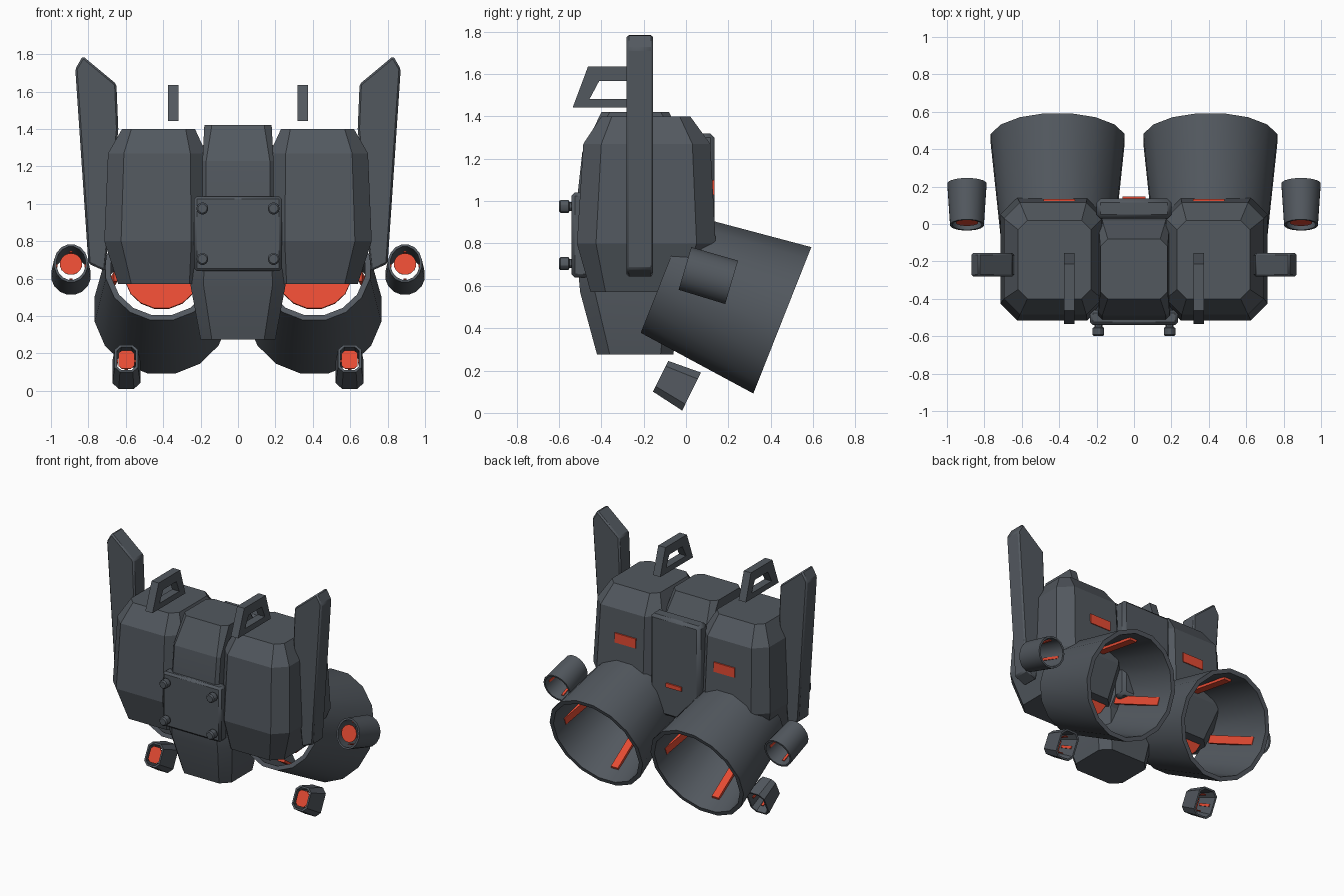
import bpy, bmesh, math
from mathutils import Matrix, Vector

if "Cube" in bpy.data.objects:
    bpy.data.objects.remove(bpy.data.objects["Cube"])


def material(name, rgb):
    m = bpy.data.materials.new(name)
    m.diffuse_color = (*rgb, 1)
    m.use_nodes = True
    m.node_tree.nodes["Principled BSDF"].inputs["Base Color"].default_value = m.diffuse_color
    return m


GREY = material("dark_grey", (0.085, 0.098, 0.114))
RED = material("glow_red", (0.79, 0.07, 0.033))


def finish(name, bm, mat, mirror=False, bevel=0, angle=30):
    bmesh.ops.recalc_face_normals(bm, faces=bm.faces)
    me = bpy.data.meshes.new(name)
    bm.to_mesh(me)
    bm.free()
    me.materials.append(mat)
    me.shade_smooth()
    me.set_sharp_from_angle(angle=math.radians(angle))
    ob = bpy.data.objects.new(name, me)
    bpy.context.collection.objects.link(ob)
    if bevel:
        b = ob.modifiers.new("bevel", 'BEVEL')
        b.width, b.segments, b.limit_method = bevel, 1, 'ANGLE'
    if mirror:
        ob.modifiers.new("mirror", 'MIRROR')
    return ob


def loft(rings, matrix=None, closed=False):
    """Skin a list of rings; cap the ends unless the loft loops back on itself."""
    bm = bmesh.new()
    vs = [[bm.verts.new(p) for p in r] for r in rings]
    n = len(vs[0])
    pairs = list(zip(vs, vs[1:])) + ([(vs[-1], vs[0])] if closed else [])
    for a, b in pairs:
        for i in range(n):
            j = (i + 1) % n
            bm.faces.new((a[i], a[j], b[j], b[i]))
    if not closed:
        bm.faces.new(vs[0])
        bm.faces.new(vs[-1])
    if matrix:
        bm.transform(matrix)
    return bm


def octagon(x0, x1, y0, y1, c, z):
    return [(x0 + c, y0, z), (x1 - c, y0, z), (x1, y0 + c, z), (x1, y1 - c, z),
            (x1 - c, y1, z), (x0 + c, y1, z), (x0, y1 - c, z), (x0, y0 + c, z)]


def circle(rx, ry, z, n):
    return [(rx * math.cos(2 * math.pi * (i + .5) / n),
             ry * math.sin(2 * math.pi * (i + .5) / n), z) for i in range(n)]


def box(name, x0, x1, y0, y1, z0, z1, mat, **kw):
    rings = [[(x0, y0, z), (x1, y0, z), (x1, y1, z), (x0, y1, z)] for z in (z0, z1)]
    return finish(name, loft(rings), mat, **kw)


def axis_frame(x, y, z, tilt):
    """Frame at a nozzle mouth whose local z points backward and down by tilt."""
    a = Vector((0, math.cos(tilt), -math.sin(tilt)))
    ex = Vector((1, 0, 0))
    m = Matrix((ex, a.cross(ex), a)).transposed().to_4x4()
    return Matrix.Translation((x, y, z)) @ m


# Twin body pods
finish("body_pod", loft([
    octagon(0.19, 0.64, -0.45, 0.04, 0.07, 0.57),
    octagon(0.16, 0.715, -0.515, 0.14, 0.09, 0.80),
    octagon(0.17, 0.695, -0.485, 0.115, 0.085, 1.27),
    octagon(0.23, 0.62, -0.40, 0.02, 0.05, 1.40)]), GREY, mirror=True, angle=15)

# Central spine
finish("center_column", loft([
    octagon(-0.20, 0.20, -0.42, -0.06, 0.06, 0.275),
    octagon(-0.255, 0.255, -0.50, -0.02, 0.07, 0.57),
    octagon(-0.25, 0.25, -0.51, 0.05, 0.07, 0.68),
    octagon(-0.19, 0.19, -0.51, 0.05, 0.02, 1.05),
    octagon(-0.19, 0.19, -0.49, 0.02, 0.02, 1.23),
    octagon(-0.18, 0.18, -0.40, -0.08, 0.04, 1.42)]), GREY, angle=15)

# Front plate, back plate
box("front_plate", -0.235, 0.235, -0.54, -0.46, 0.64, 1.04, GREY, bevel=0.015)
box("back_plate", -0.20, 0.20, 0.03, 0.135, 0.60, 1.32, GREY, bevel=0.02)

# Bolts on the front plate
for z in (0.705, 0.975):
    finish("bolt", loft([circle(r, r, d, 12) for r, d in
                         ((0.022, 0.08), (0.022, 0.05), (0.032, 0.045),
                          (0.032, 0.008), (0.024, 0))],
                        axis_frame(0.19, -0.60, z, 0)), GREY, mirror=True)

# Back lights
box("pod_light", 0.315, 0.485, 0.11, 0.134, 1.03, 1.10, RED, mirror=True)
box("center_light", -0.062, 0.062, 0.13, 0.146, 0.82, 0.85, RED)

# Side fins
fin = [(0.65, 1.64), (0.64, 1.40), (0.71, 0.64), (0.80, 0.68), (0.87, 1.72), (0.83, 1.79)]
finish("side_fin", loft([[(x, y, z) for x, z in fin] for y in (-0.28, -0.155)]),
       GREY, mirror=True, bevel=0.01)

# Top handles: slanted frames
outer = [(-0.535, 1.442), (-0.463, 1.635), (-0.215, 1.635), (-0.155, 1.442)]
inner = [(-0.455, 1.483), (-0.41, 1.567), (-0.26, 1.567), (-0.225, 1.483)]
finish("top_handle", loft([[(x, y, z) for y, z in prof] for x, prof in
                           ((0.317, outer), (0.375, outer), (0.375, inner), (0.317, inner))],
                          closed=True), GREY, mirror=True)


def nozzle(name, frame, length, front, rear, wall, disc, disc_at, strips, square=False):
    """Open tube with a glowing plate at the front and four glowing inner strips."""
    def section(rx, ry, z):
        if square:
            return octagon(-rx, rx, -ry, ry, rx * 0.45, z)
        return circle(rx, ry, z, 16)
    (fx, fy), (rx, ry) = front, rear
    finish(name, loft([section(fx, fy, 0), section(rx, ry, length),
                       section(rx - wall, ry - wall, length),
                       section(fx - wall, fy - wall, 0)], frame, closed=True),
           GREY, mirror=True)
    finish(name + "_core", loft([section(*disc, disc_at), section(*disc, disc_at + wall * .4)],
                                frame), RED, mirror=True)
    z0, z1, r0, r1, half = strips
    t = half * 0.35
    for k in range(4):
        m = frame @ Matrix.Rotation(k * math.pi / 2, 4, 'Z')
        rings = [[(r - t, -half, z), (r + t, -half, z), (r + t, half, z), (r - t, half, z)]
                 for r, z in ((r0, z0), (r1, z1))]
        finish(name + "_strip", loft(rings, m), RED, mirror=True)


# Main, side and lower nozzles
nozzle("main_nozzle", axis_frame(0.408, -0.103, 0.658, math.radians(21.6)), 0.60,
       (0.305, 0.307), (0.365, 0.379), 0.03, (0.20, 0.20), 0.09,
       (0.12, 0.50, 0.245, 0.325, 0.028))
nozzle("side_nozzle", axis_frame(0.893, -0.005, 0.682, math.radians(16.5)), 0.23,
       (0.092, 0.107), (0.107, 0.109), 0.013, (0.06, 0.06), 0.012,
       (0.04, 0.19, 0.076, 0.09, 0.009))
nozzle("lower_nozzle", axis_frame(0.597, -0.12, 0.173, math.radians(26.3)), 0.163,
       (0.062, 0.081), (0.075, 0.10), 0.012, (0.043, 0.055), 0.012,
       (0.03, 0.13, 0.048, 0.058, 0.009), square=True)
